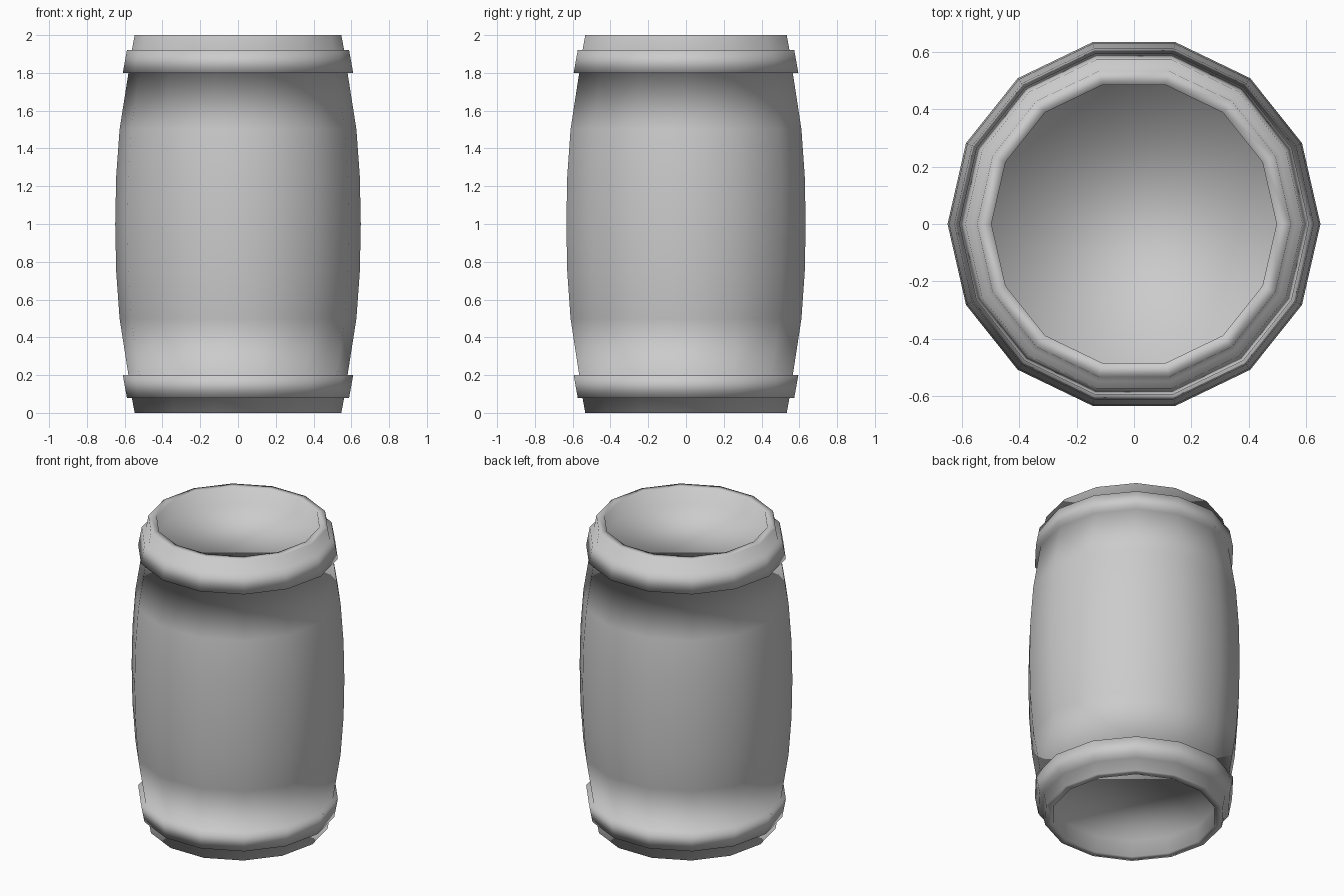
import bpy, bmesh, math

if "Cube" in bpy.data.objects:
    bpy.data.objects.remove(bpy.data.objects["Cube"])

SIDES = 14

# Lower half of the barrel: recessed end, rim, hoop step, bulging wall (radius, z)
lower = [(0.497, 0.11), (0.497, 0.0), (0.547, 0.0), (0.562, 0.08),
         (0.588, 0.08), (0.61, 0.20), (0.58, 0.20),
         (0.627, 0.50), (0.645, 0.75)]
# The upper half mirrors the lower one about z = 1
profile = lower + [(0.65, 1.0)] + [(r, 2 - z) for r, z in reversed(lower)]


def lathe(name, points):
    bm = bmesh.new()
    rings = [[bm.verts.new((r * math.cos(2 * math.pi * i / SIDES),
                            r * math.sin(2 * math.pi * i / SIDES), z))
              for i in range(SIDES)] for r, z in points]
    for a, b in zip(rings, rings[1:]):
        for i in range(SIDES):
            j = (i + 1) % SIDES
            bm.faces.new((a[i], a[j], b[j], b[i]))
    # Flat recessed ends
    bm.faces.new(rings[0])
    bm.faces.new(rings[-1])
    bmesh.ops.recalc_face_normals(bm, faces=bm.faces[:])
    for f in bm.faces:
        f.smooth = True
    mesh = bpy.data.meshes.new(name)
    bm.to_mesh(mesh)
    bm.free()
    obj = bpy.data.objects.new(name, mesh)
    bpy.context.collection.objects.link(obj)
    return obj


lathe("barrel", profile)
